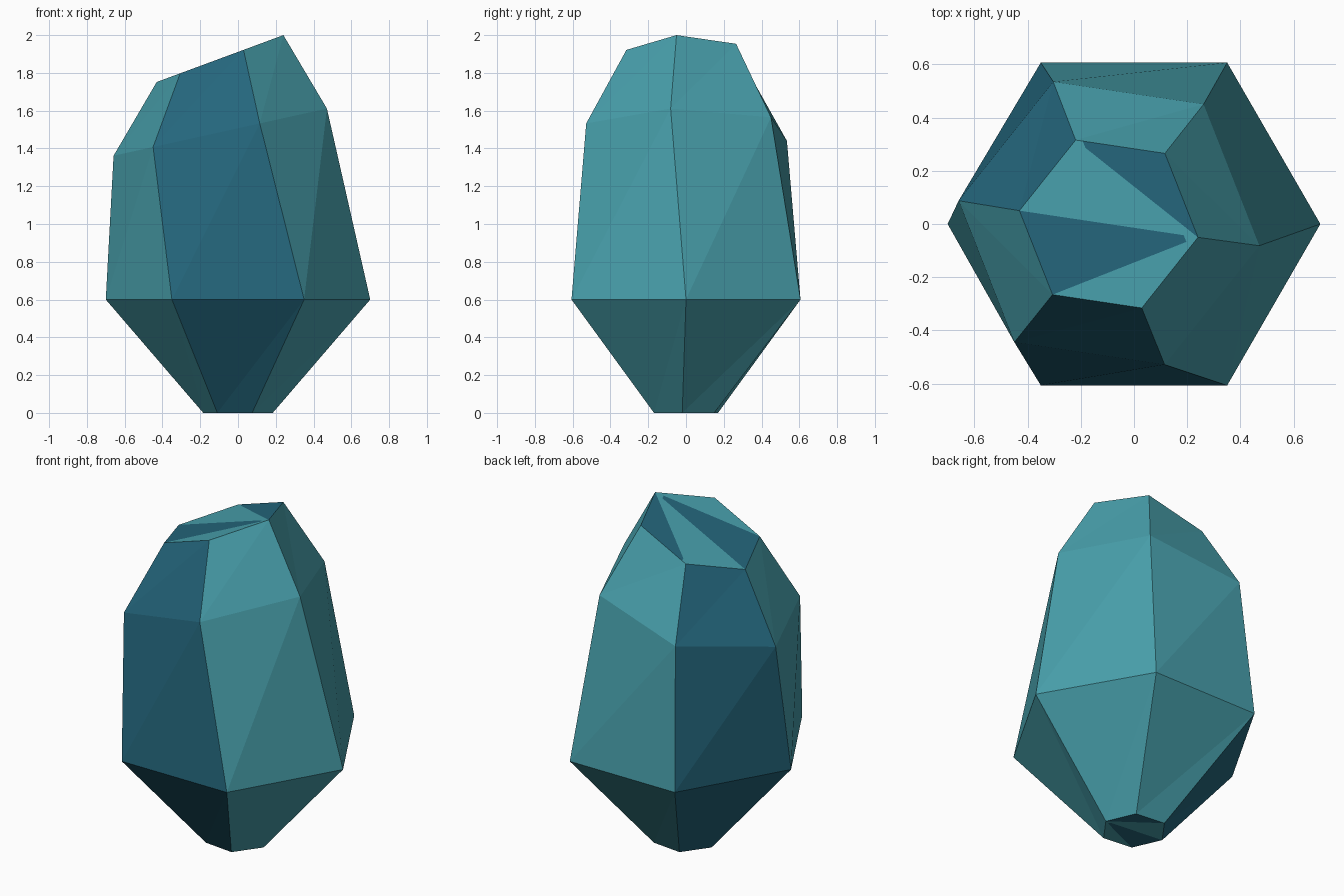
import bpy, bmesh, math
from mathutils import Vector

if "Cube" in bpy.data.objects:
    bpy.data.objects.remove(bpy.data.objects["Cube"])


def flat_colour(name, rgb):
    m = bpy.data.materials.new(name)
    m.diffuse_color = (*rgb, 1)
    m.use_nodes = True
    m.node_tree.nodes["Principled BSDF"].inputs["Base Color"].default_value = m.diffuse_color
    return m


LIGHT, DARK = 0, 1
materials = [flat_colour("light teal", (0.065, 0.352, 0.413)),
             flat_colour("deep blue", (0.0176, 0.133, 0.202))]


def ring(radius, turn, height, cx=0, cy=0, slope=0):
    """Six-sided ring, optionally leaning up towards +x."""
    pts = []
    for k in range(6):
        a = math.radians(turn + 60 * k)
        x, y = cx + radius * math.cos(a), cy + radius * math.sin(a)
        pts.append(Vector((x, y, height + slope * x)))
    return pts


# Cross-sections from the foot to the tilted tip
rings = [ring(0.185, -6.2, 0.0),
         ring(0.70, 0, 0.6),
         ring(0.571, -8.5, 1.507, cx=-0.094, cy=0.003, slope=0.221),
         ring(0.339, -8.5, 1.911, cx=-0.095, cy=0.0, slope=0.37)]

bm = bmesh.new()


def face(points, mat):
    f = bm.faces.new([bm.verts.new(p) for p in points])
    f.material_index = mat


# Side facets, two columns are deep blue
for low, high in zip(rings, rings[1:]):
    for k in range(6):
        n = (k + 1) % 6
        mat = DARK if k in (2, 4) else LIGHT
        face((low[k], low[n], high[n]), mat)
        face((low[k], high[n], high[k]), mat)


def blue_wedge(apex, a, b, order):
    """Blue triangle whose apex has a small light tip."""
    p, q = apex.lerp(a, 0.08), apex.lerp(b, 0.08)
    face((p, a, b, q)[::order], DARK)
    face((apex, p, q)[::order], LIGHT)


# End caps, striped as a fan from the first corner
for r, order in ((rings[-1], 1), (rings[0], -1)):
    face((r[0], r[2], r[3])[::order], LIGHT)
    face((r[0], r[4], r[5])[::order], LIGHT)
    blue_wedge(r[0], r[3], r[4], order)
    blue_wedge(r[2], r[0], r[1], order)

bmesh.ops.remove_doubles(bm, verts=bm.verts, dist=0.0005)

mesh = bpy.data.meshes.new("crystal")
bm.to_mesh(mesh)
bm.free()
for m in materials:
    mesh.materials.append(m)
crystal = bpy.data.objects.new("crystal", mesh)
bpy.context.collection.objects.link(crystal)
